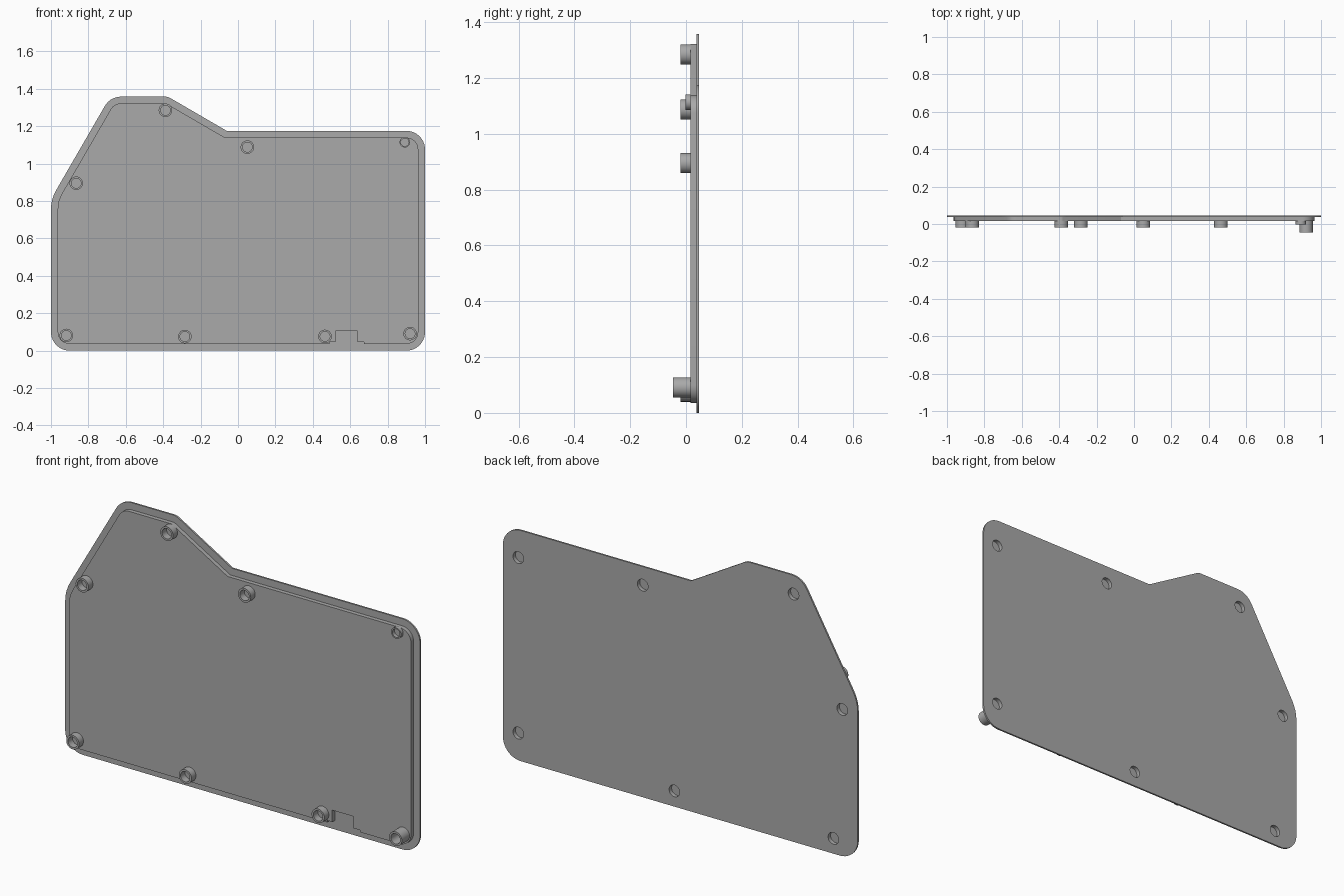
import bpy, bmesh, math
from mathutils import Vector

cube = bpy.data.objects.get("Cube")
if cube:
    bpy.data.objects.remove(cube, do_unlink=True)

grey = bpy.data.materials.new("plain grey")
grey.use_nodes = True
COLOR = (0.4, 0.4, 0.4, 1)
grey.diffuse_color = COLOR
grey.node_tree.nodes["Principled BSDF"].inputs["Base Color"].default_value = COLOR

FRONT, PLATE, BACK = 0.016, 0.037, 0.046   # depths of the layers


def finish(bm, name):
    bmesh.ops.recalc_face_normals(bm, faces=bm.faces)
    mesh = bpy.data.meshes.new(name)
    bm.to_mesh(mesh)
    bm.free()
    mesh.materials.append(grey)
    obj = bpy.data.objects.new(name, mesh)
    bpy.context.collection.objects.link(obj)
    return obj


def slab(bm, points, y0, y1):
    """Extrude an x-z outline from depth y0 to y1."""
    face = bm.faces.new([bm.verts.new((x, y0, z)) for x, z in points])
    new = bmesh.ops.extrude_face_region(bm, geom=[face])["geom"]
    verts = [v for v in new if isinstance(v, bmesh.types.BMVert)]
    bmesh.ops.translate(bm, vec=(0, y1 - y0, 0), verts=verts)


def outline(corners, inset=0.0):
    """Inset a counter-clockwise polygon and round its corners."""
    out = []
    n = len(corners)
    for i, (x, z, r) in enumerate(corners):
        p = Vector((x, z))
        a = (p - Vector(corners[i - 1][:2])).normalized()
        b = (Vector(corners[(i + 1) % n][:2]) - p).normalized()
        turn = a.angle_signed(b) * -1
        na, nb = Vector((-a.y, a.x)), Vector((-b.y, b.x))
        mid = (na + nb) / (1 + na.dot(nb))
        p = p + mid * inset
        r = max(r - inset, 0)
        if r < 0.005:
            out.append(p)
            continue
        centre = p + mid * r
        steps = max(3, round(abs(turn) / math.radians(8)))
        start = math.atan2(-na.y, -na.x)
        for k in range(steps + 1):
            t = start + turn * k / steps
            out.append(centre + r * Vector((math.cos(t), math.sin(t))))
    return out


def circle(x, z, r, n=32):
    return [(x + r * math.cos(2 * math.pi * k / n),
             z + r * math.sin(2 * math.pi * k / n)) for k in range(n)]


def apply_boolean(obj, other, operation):
    mod = obj.modifiers.new(operation.title(), "BOOLEAN")
    mod.operation, mod.solver, mod.object = operation, "EXACT", other
    bpy.context.view_layer.objects.active = obj
    bpy.ops.object.modifier_apply(modifier=mod.name)
    bpy.data.objects.remove(other, do_unlink=True)


def smooth(obj):
    bpy.ops.object.select_all(action="DESELECT")
    obj.select_set(True)
    bpy.context.view_layer.objects.active = obj
    bpy.ops.object.shade_smooth_by_angle(angle=math.radians(30))


# Cover outline: x, z, corner radius
CORNERS = [(-1, 0, 0.1), (1, 0, 0.1), (1, 1.175, 0.1), (-0.06, 1.175, 0),
           (-0.375, 1.358, 0.06), (-0.683, 1.358, 0.1), (-1, 0.81, 0.2)]

# Thin outer plate
bm = bmesh.new()
slab(bm, outline(CORNERS), PLATE, BACK)
cover = finish(bm, "back_cover")

# Raised inner panel with a stepped notch in its lower edge
INSET = 0.036
panel = outline(CORNERS, INSET)
notch = [(0.49, INSET), (0.49, 0.046), (0.52, 0.046), (0.52, 0.106),
         (0.64, 0.106), (0.64, 0.046), (0.675, 0.046), (0.675, INSET)]
split = next(i for i, p in enumerate(panel) if p[0] > 0)
panel[split:split] = notch
bm = bmesh.new()
slab(bm, panel, FRONT, PLATE + 0.004)
apply_boolean(cover, finish(bm, "inner_panel"), "UNION")

# Blind round holes in the back
HOLES = [(0.913, 1.033), (0.212, 1.08), (-0.638, 1.262), (-0.913, 0.748),
         (-0.863, 0.078), (0.033, 0.08), (0.913, 0.139)]
bm = bmesh.new()
for x, z in HOLES:
    slab(bm, circle(x, z, 0.03), BACK - 0.02, BACK + 0.02)
apply_boolean(cover, finish(bm, "hole_cutter"), "DIFFERENCE")
smooth(cover)


# Hollow screw bosses on the front
def boss(name, x, z, tip=-0.02, outer=0.036, inner=0.026):
    bm = bmesh.new()
    rings = []
    for r, y in ((outer, FRONT), (outer, tip), (inner, tip), (inner, FRONT)):
        rings.append([bm.verts.new((px, y, pz)) for px, pz in circle(x, z, r)])
    for a, b in zip(rings, rings[1:] + rings[:1]):
        for k in range(len(a)):
            j = (k + 1) % len(a)
            bm.faces.new((a[k], a[j], b[j], b[k]))
    smooth(finish(bm, name))


boss("boss_top", -0.388, 1.285)
boss("boss_upper_middle", 0.05, 1.088)
boss("boss_upper_side", -0.865, 0.895)
boss("boss_lower_right", -0.918, 0.081)
boss("boss_lower_middle", -0.284, 0.075)
boss("boss_by_notch", 0.465, 0.076)
boss("boss_tall_corner", 0.92, 0.091, tip=-0.046)
boss("boss_small_corner", 0.892, 1.114, tip=-0.002, outer=0.028, inner=0.021)
